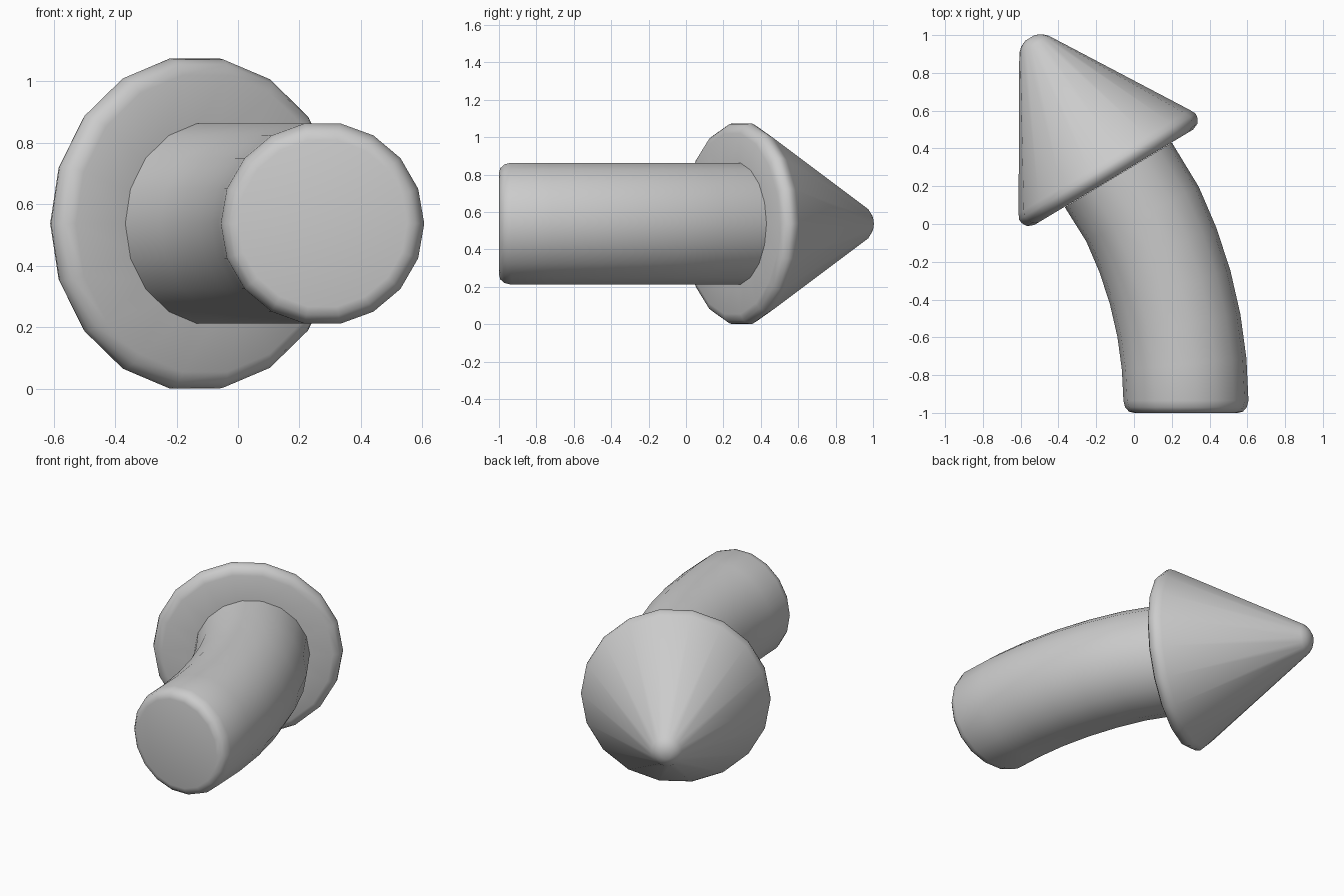
import bpy, bmesh
from math import sin, cos, radians, pi
from mathutils import Vector

if "Cube" in bpy.data.objects:
    bpy.data.objects.remove(bpy.data.objects["Cube"])

SIDES = 18
MID_Z = 0.537


def loft(name, sections, cap_start=False, cap_end=False):
    """Skin round sections given as (centre x, centre y, heading degrees, radius)."""
    bm = bmesh.new()
    rings = []
    for x, y, heading, r in sections:
        h = radians(heading)
        side = Vector((cos(h), sin(h), 0))      # horizontal direction across the axis
        ring = []
        for i in range(SIDES):
            a = 2 * pi * i / SIDES
            ring.append(bm.verts.new(Vector((x, y, MID_Z)) + side * (r * cos(a))
                                     + Vector((0, 0, r * sin(a)))))
        rings.append(ring)
    for a, b in zip(rings, rings[1:]):
        for i in range(SIDES):
            j = (i + 1) % SIDES
            bm.faces.new((a[i], a[j], b[j], b[i]))
    if cap_start:
        bm.faces.new(rings[0])
    if cap_end:
        bm.faces.new(rings[-1])
    bmesh.ops.recalc_face_normals(bm, faces=bm.faces)
    mesh = bpy.data.meshes.new(name)
    bm.to_mesh(mesh)
    bm.free()
    obj = bpy.data.objects.new(name, mesh)
    bpy.context.collection.objects.link(obj)
    bpy.ops.object.select_all(action='DESELECT')
    obj.select_set(True)
    bpy.context.view_layer.objects.active = obj
    bpy.ops.object.shade_smooth_by_angle(angle=radians(50))
    return obj


# Curved shaft: rounded end, then an arc bending towards the head
shaft = [(0.275, -1.0, 0, 0.275), (0.275, -0.993, 0, 0.302),
         (0.275, -0.97, 0, 0.322), (0.275, -0.935, 0, 0.331)]
bend, steps = 2.3, 6
for k in range(1, steps):
    deg = 31 * k / steps
    shaft.append((0.275 - bend + bend * cos(radians(deg)),
                  -0.95 + bend * sin(radians(deg)), deg, 0.331))
shaft.append((-0.083, 0.26, 31, 0.331))
loft("arrow_shaft", shaft, cap_start=True)

# Cone head: (radius, distance back from the virtual apex)
profile = [(0.03, 0.115), (0.065, 0.132), (0.09, 0.155), (0.53, 0.88),
           (0.545, 0.91), (0.542, 0.935), (0.525, 0.962), (0.49, 0.976), (0.29, 0.976)]
tilt = 31
ax, ay = -sin(radians(tilt)), cos(radians(tilt))
loft("arrow_head", [(-0.61 - ax * d, 1.084 - ay * d, tilt, r) for r, d in profile],
     cap_start=True)
